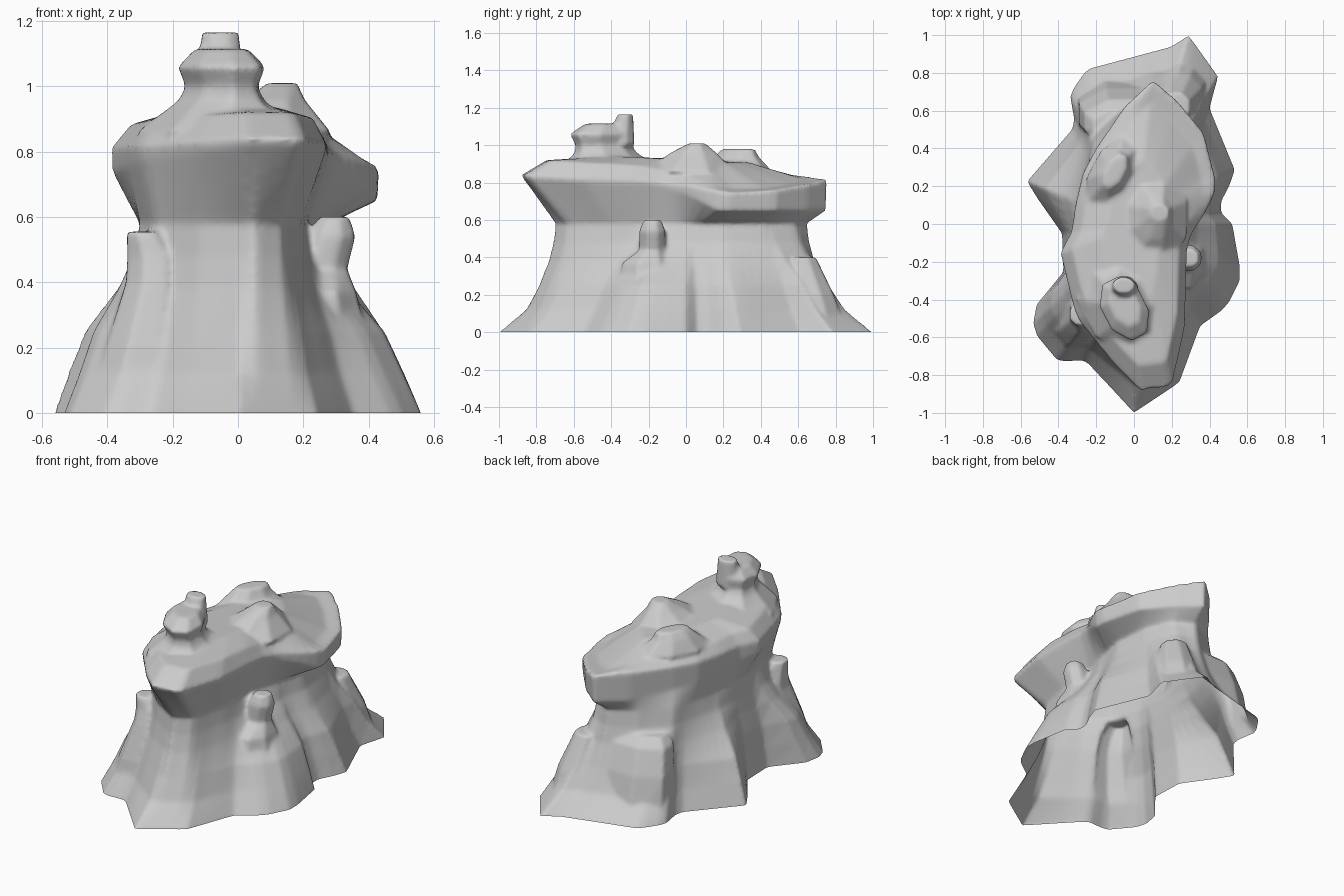
import bpy
import bmesh
import math
from mathutils import Vector, Matrix
from mathutils.geometry import intersect_line_line_2d

if "Cube" in bpy.data.objects:
    bpy.data.objects.remove(bpy.data.objects["Cube"], do_unlink=True)

SIDES = 96
FLOOR = -0.08

# Plan outlines in hundredths
foot = [(0, -100), (24, -84), (35, -54), (49, -44), (57, -28), (52, 0), (44, 8),
        (54, 27), (38, 66), (46, 76), (29, 100), (20, 94), (-25, 82), (-34, 69),
        (-31, 52), (-57, 22), (-38, -5), (-37, -34), (-51, -40), (-54, -56),
        (-40, -73), (-26, -72)]
waist = [(5, -70), (14, -63), (19, -40), (21, -15), (25, 0), (29, 20), (27, 42),
         (20, 58), (8, 65), (-8, 57), (-22, 42), (-27, 20), (-30, -5), (-30, -30),
         (-25, -48), (-12, -60)]
cap = [(3, -88), (20, -86), (27, -55), (28, -15), (30, -6), (39, 8), (44, 20),
       (37, 48), (23, 65), (10, 76), (-5, 62), (-20, 40), (-27, 27), (-31, 10),
       (-33, -4), (-39, -15), (-33, -40), (-30, -50), (-10, -75)]


def resample(outline):
    """Outline as evenly spread points seen from the middle."""
    pts = [Vector(p) / 100 for p in outline]
    ring = []
    for i in range(SIDES):
        a = math.tau * i / SIDES
        ray = Vector((math.cos(a), 2 * math.sin(a)))
        hits = [intersect_line_line_2d(Vector((0, 0)), ray * 3, p, q)
                for p, q in zip(pts, pts[1:] + pts[:1])]
        ring.append(max((h for h in hits if h), key=lambda h: h.length))
    return ring


def loft(bm, rings):
    """Closed solid through a stack of rings."""
    rows = [[bm.verts.new(p) for p in ring] for ring in rings]
    n = len(rows[0])
    for low, high in zip(rows, rows[1:]):
        for i in range(n):
            j = (i + 1) % n
            bm.faces.new((low[i], low[j], high[j], high[i]))
    bm.faces.new(rows[0][::-1])
    bm.faces.new(rows[-1])


def outcrop(bm, sections, turn=0, sides=8):
    """Solid through turned ellipses given as x, y, z, x radius, y radius."""
    spin = Matrix.Rotation(math.radians(turn), 3, "Z")
    angles = [math.tau * (i + 0.5) / sides for i in range(sides)]
    rings = []
    for x, y, z, rx, ry in sections:
        rings.append([Vector((x, y, z)) + spin @ Vector((rx * math.cos(a), ry * math.sin(a), 0))
                      for a in angles])
    loft(bm, rings)


def level(ring, height, scale=1.0):
    """Ring scaled about the middle, with height as a rule of x and y."""
    return [(p.x * scale, p.y * scale, height(p.x * scale, p.y * scale)) for p in ring]


def rearward(y):
    return min(max(0.5 + 2 * y, 0), 1)


def dip(x, y):
    """How far a point lies toward the low rear flank."""
    return max(x, 0) * rearward(y)


def rim_height(x, y):
    return 0.81 + 0.04 * y * y - 0.16 * dip(x, y)


def underside_height(x, y):
    rise = 0.3 * max(x, 0) * (1 - rearward(y))
    height = max(0.65, 0.72 - 0.11 * y - 0.2 * dip(x, y) + rise)
    return min(height, rim_height(x, y) - 0.02)


bm = bmesh.new()

# Flared trunk, spreading more at the sides than at the ends
foot, waist, cap = resample(foot), resample(waist), resample(cap)
rings = [level(foot, lambda x, y: FLOOR, 1.04)]
for z, end, side in ((0, 1, 1), (0.12, 0.56, 0.86), (0.25, 0.33, 0.68),
                     (0.38, 0.14, 0.32), (0.48, 0.05, 0.1), (0.58, 0, 0)):
    blend = []
    for i in range(SIDES):
        flare = end + (side - end) * math.cos(math.tau * i / SIDES) ** 2
        blend.append(waist[i].lerp(foot[i], flare))
    rings.append(level(blend, lambda x, y: z))

# Overhanging cap with a sloping ridge top
rings += [
    level(cap, underside_height, 0.99),
    level(cap, rim_height),
    level(cap, lambda x, y: 0.875 - 0.06 * y - 0.27 * dip(x, y), 0.85),
    level(cap, lambda x, y: 0.925 - 0.04 * y - 0.1 * dip(x, y), 0.45),
]
loft(bm, rings)

# Crown with its small top knob
outcrop(bm, [(-0.06, -0.4, 0.86, 0.24, 0.3), (-0.05, -0.43, 0.96, 0.12, 0.18),
             (-0.05, -0.44, 1.0, 0.1, 0.165), (-0.05, -0.45, 1.06, 0.125, 0.185),
             (-0.05, -0.43, 1.115, 0.075, 0.12)], turn=27)
outcrop(bm, [(-0.05, -0.35, 1.0, 0.08, 0.08), (-0.055, -0.325, 1.165, 0.06, 0.045)])

# Low bumps on the cap
outcrop(bm, [(0.08, 0.02, 0.86, 0.22, 0.26), (0.115, 0.04, 0.96, 0.095, 0.13),
             (0.135, 0.06, 1.01, 0.05, 0.045)])
outcrop(bm, [(-0.11, 0.26, 0.86, 0.13, 0.22), (-0.11, 0.27, 0.94, 0.08, 0.13),
             (-0.1, 0.28, 0.98, 0.05, 0.1)], turn=-27)

# Front spire, a broad fin merging into the foot
outcrop(bm, [(-0.36, -0.56, FLOOR, 0.13, 0.14), (-0.29, -0.51, 0.2, 0.125, 0.14),
             (-0.255, -0.47, 0.4, 0.095, 0.12), (-0.255, -0.47, 0.48, 0.09, 0.09),
             (-0.285, -0.48, 0.555, 0.06, 0.06)])

# Side buttress ending in a knob
outcrop(bm, [(0.26, -0.22, 0.1, 0.18, 0.18), (0.26, -0.2, 0.37, 0.11, 0.15),
             (0.26, -0.18, 0.44, 0.08, 0.075), (0.285, -0.18, 0.54, 0.08, 0.075),
             (0.295, -0.18, 0.6, 0.05, 0.05)])

# Rear blocks
outcrop(bm, [(-0.05, 0.61, FLOOR, 0.28, 0.2), (-0.05, 0.58, 0.25, 0.26, 0.15),
             (-0.05, 0.54, 0.4, 0.23, 0.13), (-0.06, 0.52, 0.45, 0.17, 0.09)])
outcrop(bm, [(0.28, 0.74, FLOOR, 0.14, 0.16), (0.25, 0.67, 0.2, 0.12, 0.13),
             (0.22, 0.62, 0.4, 0.08, 0.08)])

bmesh.ops.recalc_face_normals(bm, faces=bm.faces)
mesh = bpy.data.meshes.new("rock_formation")
bm.to_mesh(mesh)
bm.free()
rock = bpy.data.objects.new("rock_formation", mesh)
bpy.context.collection.objects.link(rock)

# Fuse the solids and soften the joins
fuse = rock.modifiers.new("fuse", "REMESH")
fuse.mode = "VOXEL"
fuse.voxel_size = 0.012
soften = rock.modifiers.new("soften", "SMOOTH")
soften.factor = 0.5
soften.iterations = 5
graph = bpy.context.evaluated_depsgraph_get()
solid = bpy.data.meshes.new_from_object(rock.evaluated_get(graph))
rock.modifiers.clear()

# Trim to an open flat foot
bm = bmesh.new()
bm.from_mesh(solid)
bmesh.ops.bisect_plane(bm, geom=bm.verts[:] + bm.edges[:] + bm.faces[:],
                       plane_co=(0, 0, 0), plane_no=(0, 0, 1), clear_inner=True)
bm.to_mesh(solid)
bm.free()
rock.data = solid

# Stone colour
stone = bpy.data.materials.new("grey_stone")
stone.use_nodes = True
grey = (0.6, 0.6, 0.6, 1)
stone.diffuse_color = grey
stone.node_tree.nodes["Principled BSDF"].inputs["Base Color"].default_value = grey
rock.data.materials.clear()
rock.data.materials.append(stone)

bpy.ops.object.select_all(action="DESELECT")
rock.select_set(True)
bpy.context.view_layer.objects.active = rock
bpy.ops.object.shade_smooth_by_angle(angle=math.radians(60))
